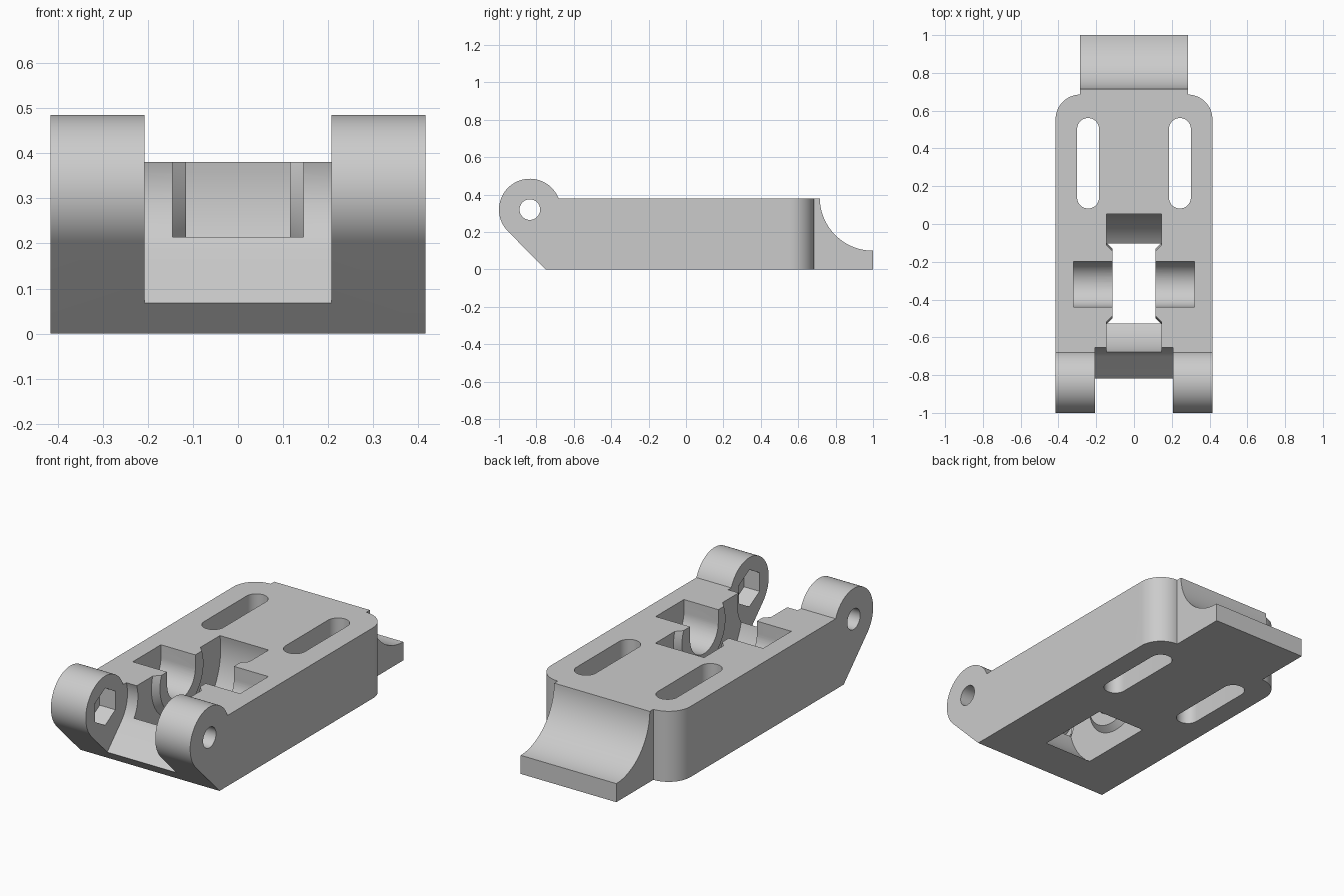
import bpy, bmesh
from math import sin, cos, pi, radians
from mathutils import Matrix

if "Cube" in bpy.data.objects:
    bpy.data.objects.remove(bpy.data.objects["Cube"], do_unlink=True)

grey = bpy.data.materials.new("light_grey")
grey.use_nodes = True
grey.diffuse_color = (0.6, 0.6, 0.6, 1)
grey.node_tree.nodes["Principled BSDF"].inputs["Base Color"].default_value = (0.6, 0.6, 0.6, 1)


def finish(name, bm):
    bmesh.ops.recalc_face_normals(bm, faces=bm.faces)
    mesh = bpy.data.meshes.new(name)
    bm.to_mesh(mesh)
    bm.free()
    mesh.materials.append(grey)
    obj = bpy.data.objects.new(name, mesh)
    bpy.context.collection.objects.link(obj)
    return obj


def prism(name, points, axis, low, high):
    """Extrude a (y, z) outline along x, or an (x, y) outline along z."""
    bm = bmesh.new()
    place = (lambda p: (low, *p)) if axis == "x" else (lambda p: (*p, low))
    face = bm.faces.new([bm.verts.new(place(p)) for p in points])
    new = bmesh.ops.extrude_face_region(bm, geom=[face])["geom"]
    shift = (high - low, 0, 0) if axis == "x" else (0, 0, high - low)
    bmesh.ops.translate(bm, vec=shift, verts=[v for v in new if isinstance(v, bmesh.types.BMVert)])
    return finish(name, bm)


def lathe_x(name, profile, centre, steps=96):
    """Spin an (x, radius) profile around an axis parallel to x."""
    bm = bmesh.new()
    verts = [bm.verts.new((x, 0, r)) for x, r in profile]
    edges = [bm.edges.new(pair) for pair in zip(verts, verts[1:])]
    bmesh.ops.spin(bm, geom=verts + edges, cent=(0, 0, 0), axis=(1, 0, 0),
                   angle=2 * pi, steps=steps)
    bmesh.ops.remove_doubles(bm, verts=bm.verts, dist=0.0001)
    bmesh.ops.transform(bm, matrix=Matrix.Translation((0, *centre)), verts=bm.verts)
    return finish(name, bm)


def arc(centre, radius, start, end, steps=32):
    angles = [radians(start + (end - start) * i / steps) for i in range(steps + 1)]
    return [(centre[0] + radius * cos(a), centre[1] + radius * sin(a)) for a in angles]


def combine(target, tool, operation="DIFFERENCE"):
    mod = target.modifiers.new("cut", "BOOLEAN")
    mod.operation = operation
    mod.solver = "EXACT"
    mod.object = tool
    bpy.context.view_layer.objects.active = target
    bpy.ops.object.modifier_apply(modifier=mod.name)
    bpy.data.objects.remove(tool, do_unlink=True)


pivot = (-0.835, 0.32)
wheel = (-0.315, 0.31)

# Side outline: sloped nose, hinge ear, flat deck, hollowed rear tongue
side = [(-0.75, 0)] + arc(pivot, 0.165, 225, 21.5, 48)
side += arc((1.0, 0.385), 0.285, 181, 270) + [(1.0, 0)]
body = prism("bracket_body", side, "x", -0.415, 0.415)

# Plan outline: rounded rear corners and narrower tongue
half = [(0.5, -1.1), (0.5, 0.5), (0.415, 0.5)]
half = [(0.5, -1.1), (0.5, 0.4), (0.415, 0.4)] + arc((0.285, 0.555), 0.13, 0, 90, 20) + [(0.285, 1.1)]
plan = half + [(-x, y) for x, y in reversed(half)]
combine(body, prism("plan_trim", plan, "z", -0.1, 0.6), "INTERSECT")

# Clearance between the ears: round wall running into a sloped floor
gap = [(-1.05, -0.165)] + arc(pivot, 0.19, -45, 60) + [(-0.74, 0.7), (-1.2, 0.7), (-1.2, -0.165)]
combine(body, prism("ear_gap", gap, "x", -0.207, 0.207))

# Hinge pin hole and hexagonal nut pockets
combine(body, prism("pin_hole", arc(pivot, 0.055, 0, 352.5, 47), "x", -0.5, 0.5))
combine(body, prism("nut_pocket", arc(pivot, 0.1, 30, 330, 5), "x", -0.3, 0.3))

# Wheel well with tapered side bosses
well = [(-0.115, 0), (-0.115, 0.185), (-0.145, 0.215), (-0.145, 0.375)]
well += [(-x, r) for x, r in reversed(well)]
combine(body, lathe_x("wheel_well", well, wheel))

# Axle cradle, open at the top
cradle = arc((-0.319, 0.31), 0.12, 180, 360) + [(-0.199, 0.6), (-0.439, 0.6)]
combine(body, prism("axle_cradle", cradle, "x", -0.32, 0.32))

# Pair of long mounting slots
for s in (-1, 1):
    x = s * 0.243
    slot = arc((x, 0.503), 0.058, 0, 180, 24) + arc((x, 0.14), 0.058, 180, 360, 24)
    combine(body, prism("mounting_slot", slot, "z", -0.1, 0.6))

bpy.ops.object.select_all(action="DESELECT")
body.select_set(True)
bpy.context.view_layer.objects.active = body
bpy.ops.object.shade_smooth_by_angle(angle=radians(25))
